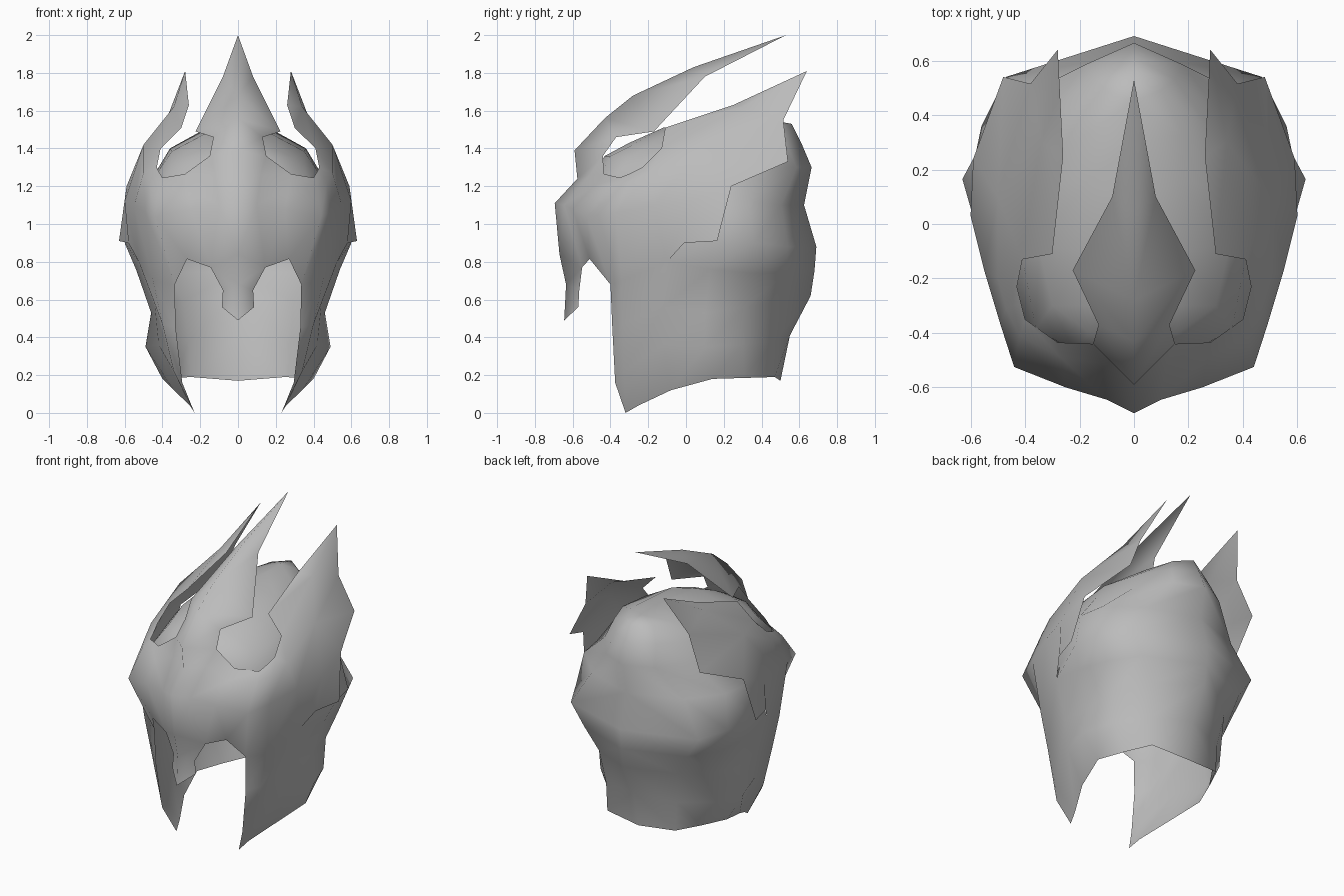
import bpy, bmesh
from mathutils import Vector

metal = bpy.data.materials.new("grey_metal")
metal.diffuse_color = (0.5, 0.5, 0.5, 1)


def build(name, grids):
    """Skin rows of points into sheets, repeat them on the other side, and weld."""
    bm = bmesh.new()
    for side in (1, -1):
        for rows in grids:
            for lo, hi in zip(rows, rows[1:]):
                for i in range(len(lo) - 1):
                    quad = []
                    for p in (lo[i], lo[i + 1], hi[i + 1], hi[i]):
                        if p not in quad:
                            quad.append(p)
                    if len(quad) > 2:
                        bm.faces.new([bm.verts.new((side * x, y, z)) for x, y, z in quad])
    bmesh.ops.remove_doubles(bm, verts=bm.verts, dist=0.001)
    bmesh.ops.recalc_face_normals(bm, faces=bm.faces)
    # Make the sheet face outward
    centre = Vector((0, 0, 0.9))
    out = sum(f.normal.dot(f.calc_center_median() - centre) * f.calc_area() for f in bm.faces)
    if out < 0:
        bmesh.ops.reverse_faces(bm, faces=bm.faces)
    for f in bm.faces:
        f.smooth = True
    me = bpy.data.meshes.new(name)
    bm.to_mesh(me)
    bm.free()
    me.materials.append(metal)
    ob = bpy.data.objects.new(name, me)
    bpy.context.collection.objects.link(ob)
    return ob


# Points shared between neighbouring pieces
cheek_top, cheek_bulge = (.335, -.40, .68), (.45, -.34, .70)
seam = (.525, -.10, .80)
nose_top, nose_side = (0, -.67, .84), (.145, -.55, .77)
crest_base, hole_inner = (0, -.59, 1.39), (.15, -.44, 1.36)
hole_back, wing_mid = (.41, -.13, 1.40), (.50, .10, 1.42)
wing_low, wing_flank = (.63, .165, .91), (.59, .24, 1.20)

# Cheek guards and neck: rows run from the cheek edge to the back centre
neck = [
    [(.23, -.32, 0), (.255, -.25, .04), (.34, -.08, .12), (.40, .14, .18),
     (.33, .31, .185), (.25, .47, .19), (0, .50, .17)],
    [(.295, -.375, .16), (.34, -.33, .22), (.42, -.12, .36), (.49, .10, .35),
     (.42, .30, .36), (.26, .47, .38), (0, .55, .41)],
    [(.33, -.39, .45), (.40, -.335, .47), (.44, -.12, .56), (.46, .10, .53),
     (.43, .31, .56), (.29, .50, .59), (0, .66, .62)],
    [cheek_top, cheek_bulge, seam, (.54, .13, .76), (.50, .34, .74), (.38, .53, .74), (0, .68, .75)],
]
# Widest ring of the skull
ring = [(.38, -.34, .88), (.50, -.10, .90), (.60, .17, .90), (.56, .36, .90), (.47, .54, .88), (0, .69, .88)]
collar = [neck[-1][2:], ring[1:]]

# Skull dome, closing along the centre line
dome = [
    ring,
    [(.40, -.36, 1.08), (.52, -.10, 1.10), (.55, .15, 1.12), (.52, .33, 1.12), (.34, .505, 1.10), (0, .625, 1.10)],
    [(.36, -.385, 1.24), (.415, -.10, 1.29), (.42, .15, 1.30), (.32, .40, 1.30), (.18, .585, 1.30), (0, .665, 1.30)],
    [(.30, -.30, 1.35), (.35, -.08, 1.385), (.36, .15, 1.40), (.29, .34, 1.41), (.15, .53, 1.43), (0, .61, 1.43)],
    [(.16, -.30, 1.41), (.17, -.10, 1.48), (.18, .15, 1.49), (.18, .33, 1.50), (.10, .49, 1.52), (0, .56, 1.53)],
    [(0, -.30, 1.43), (0, -.12, 1.51), (0, .12, 1.54), (0, .30, 1.55), (0, .45, 1.55), (0, .56, 1.53)],
]
forehead = [
    [(0, -.53, 1.08), (.22, -.49, 1.08), dome[1][0]],
    [(0, -.51, 1.25), (.22, -.465, 1.245), dome[2][0]],
    [(0, -.43, 1.36), (.16, -.40, 1.36), dome[3][0]],
    [(0, -.43, 1.36), (.16, -.40, 1.36), dome[4][0]],
    [(0, -.43, 1.36), (0, -.43, 1.36), dome[5][0]],
]

# Brow band: rows run from the lower edge up to the rim of the opening
brow = [
    [nose_top, (0, -.695, 1.11), (0, -.575, 1.24), crest_base],
    [nose_side, (.10, -.645, 1.10), (.12, -.51, 1.26), hole_inner],
    [(.27, -.51, .815), (.25, -.60, 1.08), (.27, -.49, 1.20), (.28, -.435, 1.265)],
    [cheek_top, (.44, -.525, 1.04), (.42, -.41, 1.20), (.40, -.35, 1.245)],
    [cheek_bulge, (.49, -.37, 1.06), (.47, -.31, 1.22), (.415, -.29, 1.27)],
    [seam, (.55, -.17, 1.10), (.50, -.20, 1.27), (.43, -.23, 1.30)],
    [(.58, -.01, .90), (.60, .03, 1.12), wing_mid, hole_back],
    [wing_low, wing_flank, wing_mid, hole_back],
]
nose = [
    [(0, -.645, .49), (.085, -.57, .56)],
    [(0, -.635, .68), (.08, -.565, .65)],
    [nose_top, nose_side],
]
# Central crest, sweeping back to a point
crest = [
    [crest_base, hole_inner],
    [(0, -.43, 1.56), (.13, -.37, 1.46)],
    [(0, -.28, 1.68), (.225, -.17, 1.49)],
    [(0, .04, 1.83), (.08, .10, 1.78)],
    [(0, .53, 2.0), (0, .53, 2.0)],
]
# Side wings, inner edge to outer edge
ridge, back, tip = (.34, .30, 1.62), (.38, .515, 1.55), (.28, .64, 1.81)
wing = [
    [hole_back, wing_mid, wing_flank],
    [hole_back, wing_mid, (.48, .54, 1.33)],
    [(.30, -.11, 1.51), ridge, back],
    [(.26, .25, 1.63), ridge, back],
    [tip, tip, back],
]
build("winged_helmet_shell", [neck, collar, dome, forehead, brow, nose, crest, wing])
